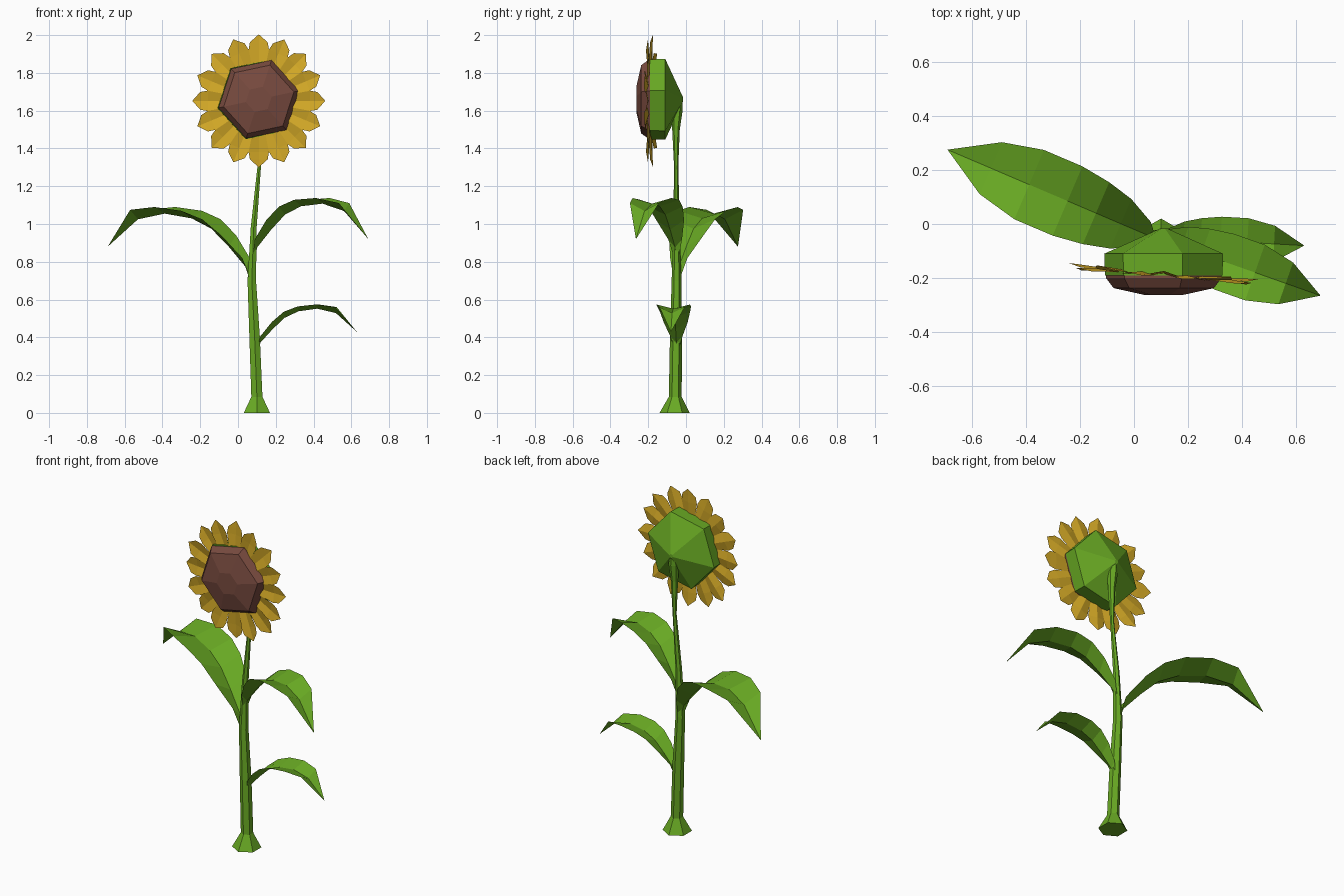
import bpy
from math import sin, cos, pi, radians
from mathutils import Vector

if "Cube" in bpy.data.objects:
    bpy.data.objects.remove(bpy.data.objects["Cube"])


def material(name, rgb):
    m = bpy.data.materials.new(name)
    m.diffuse_color = (*rgb, 1)
    m.use_nodes = True
    m.node_tree.nodes["Principled BSDF"].inputs["Base Color"].default_value = m.diffuse_color
    return m


GREEN = material("green", (0.14, 0.40, 0.017))
YELLOW = material("yellow", (0.66, 0.40, 0.02))
BROWN = material("brown", (0.19, 0.07, 0.05))


def build(name, verts, faces, mat):
    me = bpy.data.meshes.new(name)
    me.from_pydata(verts, [], faces)
    me.materials.append(mat)
    me.validate()
    ob = bpy.data.objects.new(name, me)
    bpy.context.collection.objects.link(ob)
    return ob


def loft(name, rings, mat):
    """Skin a list of equal-sized rings and cap both ends."""
    n = len(rings[0])
    verts = [v for r in rings for v in r]
    faces = [(i * n + j, i * n + (j + 1) % n, (i + 1) * n + (j + 1) % n, (i + 1) * n + j)
             for i in range(len(rings) - 1) for j in range(n)]
    last = (len(rings) - 1) * n
    faces += [tuple(reversed(range(n))), tuple(range(last, last + n))]
    return build(name, verts, faces, mat)


# Stem: hexagonal tube with flared foot, thickening again behind the head
stem = [(0.10, -0.06, 0, 0.08), (0.10, -0.057, 0.085, 0.034), (0.088, -0.053, 0.4, 0.032),
        (0.073, -0.05, 0.7, 0.026), (0.083, -0.05, 0.98, 0.018), (0.112, -0.052, 1.3, 0.011),
        (0.114, -0.053, 1.5, 0.02), (0.114, -0.048, 1.6, 0.03), (0.112, -0.025, 1.67, 0.008)]
loft("stem", [[(x + r * cos(pi / 6 + k * pi / 3), y + r * sin(pi / 6 + k * pi / 3), z)
               for k in range(6)] for x, y, z, r in stem], GREEN)

# Head: hexagonal green back and brown seed disc, both facing -y
CX, CZ = 0.11, 1.66


def head_rings(profile):
    angles = [radians(12 + 60 * k) for k in range(6)]
    return [[(CX + r * cos(a), y, CZ + r * sin(a)) for a in angles] for y, r in profile]


loft("flower_back", head_rings([(-0.19, 0.222), (-0.11, 0.225), (-0.016, 0.012)]), GREEN)
loft("seed_disc", head_rings([(-0.18, 0.218), (-0.2, 0.218), (-0.237, 0.19),
                              (-0.263, 0.07)][::-1]), BROWN)

# Petals: sixteen folded blades, the whole ring turned slightly sideways
verts, faces = [], []
COUNT = 16
for k in range(COUNT):
    a = pi / 2 + 2 * pi * k / COUNT
    out, side = Vector((cos(a), 0, sin(a))), Vector((-sin(a), 0, cos(a)))
    bend = 0.008 * (-1) ** k
    b = len(verts)
    for r, w in [(0.12, 0.024), (0.27, 0.054), (0.31, 0.047), (0.352, 0)]:
        for s in ((-1, 0, 1) if w else (0,)):
            p = out * r + side * (w * s)
            y = -0.188 + (0.006 if s == 0 else -0.004) + bend * (r - 0.2) / 0.15 - 0.085 * p.x
            verts.append((CX + p.x, y, CZ - 0.008 + p.z))
    for i in (0, 3):
        faces += [(b + i + j, b + i + j + 1, b + i + j + 4, b + i + j + 3) for j in (0, 1)]
    faces += [(b + 6, b + 7, b + 9), (b + 7, b + 8, b + 9)]
build("petals", verts, faces, YELLOW)

# Leaf stations: distance along leaf, midrib height, half width, lift of the edges
LEAF = [(0, 0, 0.015, 0.02), (0.03, 0.09, 0.05, 0.05), (0.13, 0.20, 0.10, 0.06),
        (0.23, 0.295, 0.125, 0.05), (0.345, 0.35, 0.14, 0.04), (0.50, 0.375, 0.14, 0.035),
        (0.655, 0.345, 0.105, 0.05), (0.83, 0.20, 0, 0)]


def leaf(name, base, tip, zscale, droop):
    base, tip = Vector(base), Vector(tip)
    run = Vector((tip.x - base.x, tip.y - base.y, 0))
    scale = run.length / 0.83
    d = run.normalized()
    side = Vector((-d.y, d.x, 0))
    verts, faces = [], []
    for s, z, w, lift in LEAF:
        for k in ((-1, 0, 1) if w else (0,)):
            p = base + d * (s * scale) + side * (k * w * scale)
            p.z += (z + abs(k) * lift) * zscale + droop * (s / 0.83) ** 3
            verts.append(p)
    n = len(LEAF) - 2
    for i in range(n):
        faces += [(3 * i + j, 3 * i + j + 3, 3 * i + j + 4, 3 * i + j + 1) for j in (0, 1)]
    t = 3 * (n + 1)
    faces += [(t - 3, t, t - 2), (t - 2, t, t - 1)]
    build(name, verts, faces, GREEN)


leaf("leaf_left", (0.07, -0.05, 0.68), (-0.69, 0.275), 1.0, 0)
leaf("leaf_upper_right", (0.08, -0.05, 0.80), (0.69, -0.265), 0.85, -0.05)
leaf("leaf_lower_right", (0.10, -0.05, 0.315), (0.63, -0.08), 0.64, -0.015)
